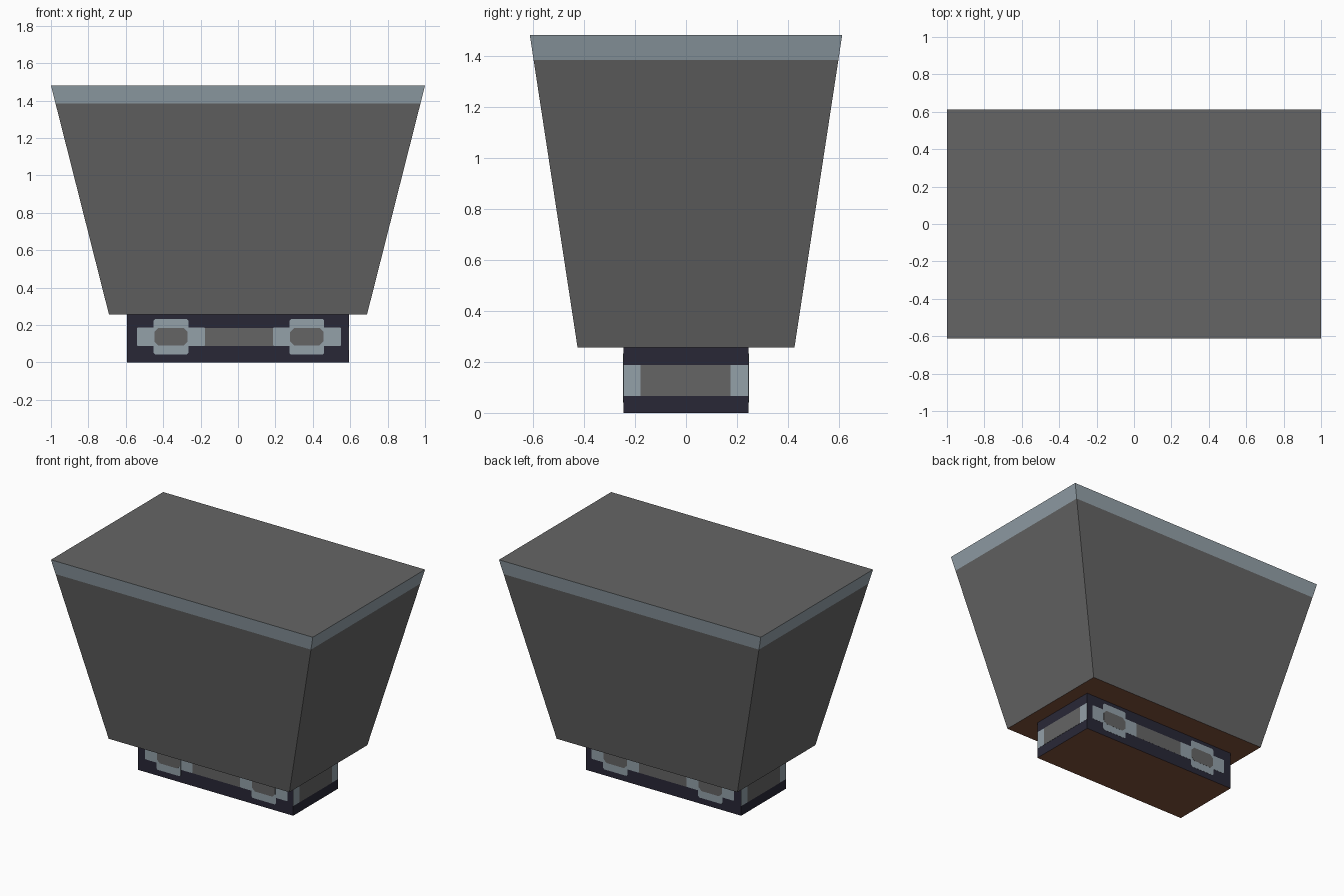
import bpy, bmesh, math
from mathutils import Matrix, Vector

if "Cube" in bpy.data.objects:
    bpy.data.objects.remove(bpy.data.objects["Cube"])


def material(name, rgb):
    m = bpy.data.materials.new(name)
    m.diffuse_color = (*rgb, 1)
    m.use_nodes = True
    m.node_tree.nodes["Principled BSDF"].inputs["Base Color"].default_value = m.diffuse_color
    return m


GREY = material("dark grey", (0.130, 0.130, 0.130))
STEEL = material("blue grey", (0.292, 0.354, 0.397))
NAVY = material("dark navy", (0.0215, 0.0205, 0.037))
BROWN = material("brown underside", (0.220, 0.084, 0.045))


def finish(bm, name, mats):
    bmesh.ops.recalc_face_normals(bm, faces=bm.faces[:])
    me = bpy.data.meshes.new(name)
    bm.to_mesh(me)
    bm.free()
    for m in mats:
        me.materials.append(m)
    ob = bpy.data.objects.new(name, me)
    bpy.context.collection.objects.link(ob)
    return ob


def loft(name, levels, mats, rule):
    """Stack of rectangles (half x, half y, z), coloured by rule(face)."""
    bm = bmesh.new()
    rings = [[bm.verts.new((sx * hx, sy * hy, z))
              for sx, sy in ((-1, -1), (1, -1), (1, 1), (-1, 1))]
             for hx, hy, z in levels]
    for a, b in zip(rings, rings[1:]):
        for i in range(4):
            j = (i + 1) % 4
            bm.faces.new((a[i], a[j], b[j], b[i]))
    bm.faces.new(rings[0][::-1])
    bm.faces.new(rings[-1])
    bm.normal_update()
    for f in bm.faces:
        f.material_index = rule(f)
    return finish(bm, name, mats)


def plate(name, u0, u1, z0, z1, cut, angle, dist, depth, mat):
    """Thin plate with clipped corners on the base wall facing -y turned by angle."""
    pts = []
    for u, z, su, sz in ((u0, z0, 1, 1), (u1, z0, -1, 1), (u1, z1, -1, -1), (u0, z1, 1, -1)):
        if not cut:
            pts.append((u, z))
            continue
        pair = [(u, z + sz * cut), (u + su * cut, z)]
        pts += pair if su == sz else pair[::-1]
    rot = Matrix.Rotation(angle, 4, "Z")
    bm = bmesh.new()
    back, front = [[bm.verts.new(rot @ Vector((u, -dist - d, z))) for u, z in pts]
                   for d in (-0.002, depth)]
    n = len(pts)
    for i in range(n):
        bm.faces.new((back[i], back[(i + 1) % n], front[(i + 1) % n], front[i]))
    bm.faces.new(front)
    bm.faces.new(back[::-1])
    return finish(bm, name, [mat])


# Tapered bin body with a pale band under the top edge
def body_rule(f):
    if f.normal.z < -0.9:
        return 2
    return 1 if f.normal.z < 0.9 and f.calc_center_median().z > 1.39 else 0


Z0, ZB, Z1 = 0.257, 1.383, 1.481
t = (ZB - Z0) / (Z1 - Z0)
loft("tapered_body",
     [(0.69, 0.425, Z0), (0.69 + 0.31 * t, 0.425 + 0.187 * t, ZB), (1.0, 0.612, Z1)],
     [GREY, STEEL, BROWN], body_rule)

# Foot block
HX, HY = 0.593, 0.245
loft("foot_block", [(HX, HY, 0), (HX, HY, Z0)], [NAVY, BROWN],
     lambda f: 1 if f.normal.z < -0.9 else 0)

# Ornaments on the long walls, set slightly towards +x
for side, ang, shift in (("front", 0, 0.005), ("back", math.pi, -0.005)):
    plate(side + "_centre_panel", -0.183 + shift, 0.183 + shift, 0.088, 0.185, 0,
          ang, HY, 0.0004, GREY)
    for s, tag in ((-1, "left"), (1, "right")):
        def span(a, b):
            return min(s * a, s * b) + shift, max(s * a, s * b) + shift
        plate(f"{side}_{tag}_wide_frame", *span(0.182, 0.545), 0.088, 0.186, 0.004,
              ang, HY, 0.0008, STEEL)
        plate(f"{side}_{tag}_tall_frame", *span(0.270, 0.456), 0.041, 0.232, 0.009,
              ang, HY, 0.0012, STEEL)
        plate(f"{side}_{tag}_inner_panel", *span(0.274, 0.452), 0.09, 0.185, 0.022,
              ang, HY, 0.0018, GREY)

# Bands on the short walls
for side, ang in (("right", math.pi / 2), ("left", -math.pi / 2)):
    plate(side + "_end_band", -HY, HY, 0.067, 0.187, 0, ang, HX, 0.0008, STEEL)
    plate(side + "_end_panel", -0.178, 0.174, 0.067, 0.187, 0, ang, HX, 0.0016, GREY)
